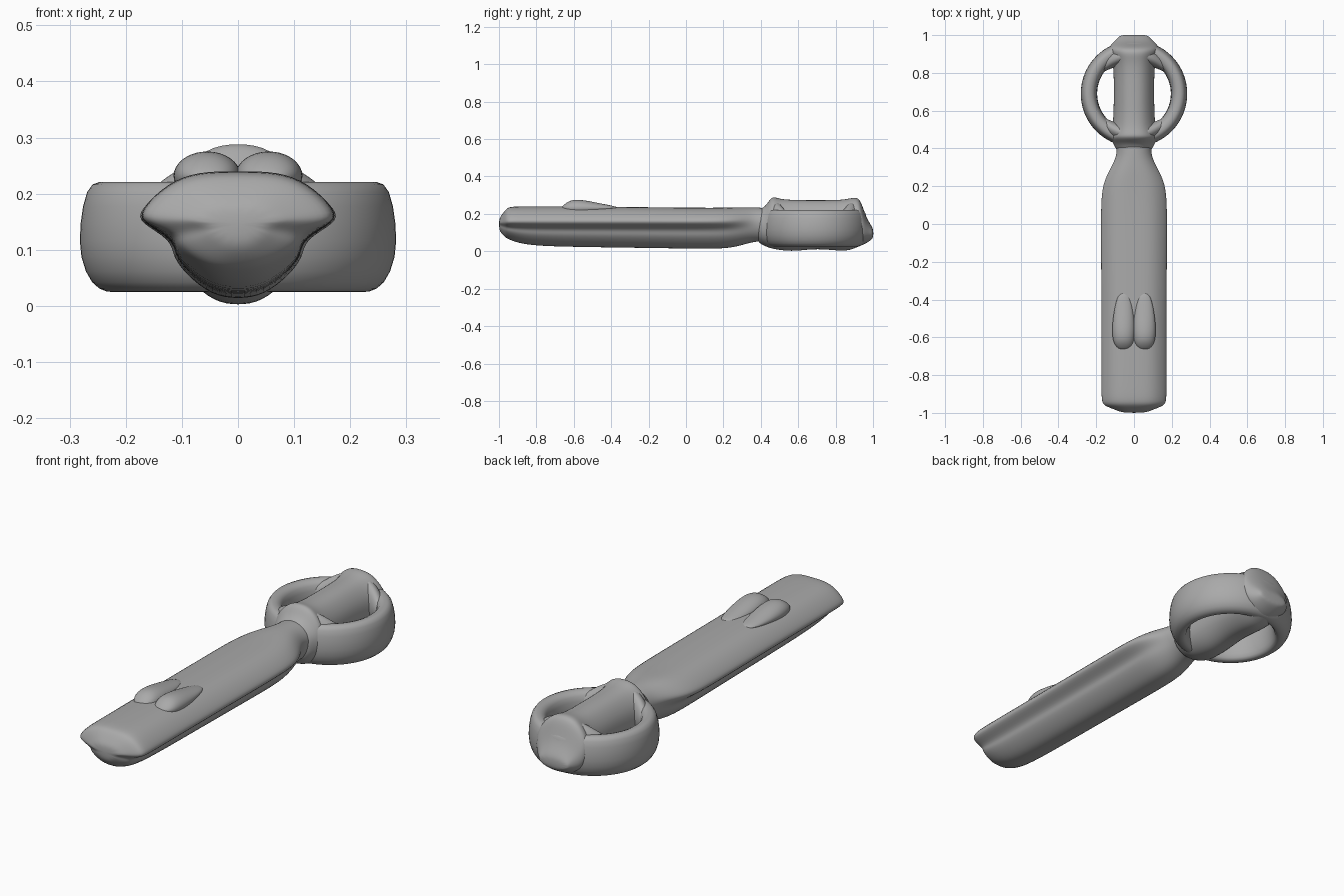
import bpy, bmesh, math

cube = bpy.data.objects.get("Cube")
if cube:
    bpy.data.objects.remove(cube, do_unlink=True)

grey = bpy.data.materials.new("plain grey")
grey.use_nodes = True
GREY = (0.4, 0.4, 0.4, 1)
grey.diffuse_color = GREY
grey.node_tree.nodes["Principled BSDF"].inputs["Base Color"].default_value = GREY


def skin(name, rings, closed=False, levels=2):
    """Bridge equal rings of points into one smooth subdivided part."""
    bm = bmesh.new()
    loops = [[bm.verts.new(p) for p in ring] for ring in rings]
    n = len(loops[0])
    pairs = list(zip(loops, loops[1:]))
    if closed:
        pairs.append((loops[-1], loops[0]))
    else:
        bm.faces.new(loops[0])
        bm.faces.new(loops[-1])
    for a, b in pairs:
        for i in range(n):
            j = (i + 1) % n
            bm.faces.new((a[i], a[j], b[j], b[i]))
    bmesh.ops.recalc_face_normals(bm, faces=bm.faces)
    for f in bm.faces:
        f.smooth = True
    mesh = bpy.data.meshes.new(name)
    bm.to_mesh(mesh)
    bm.free()
    mesh.materials.append(grey)
    obj = bpy.data.objects.new(name, mesh)
    bpy.context.collection.objects.link(obj)
    sub = obj.modifiers.new("smooth", "SUBSURF")
    sub.levels = sub.render_levels = levels
    return obj


def mirrored(half):
    """Complete a half outline that starts and ends on the centre line."""
    return half + [(-x, z) for x, z in half[-2:0:-1]]


# Handle: ridged top, pointed edges, side grooves and a keel below
MID = 0.15
section = mirrored([(0, .24), (.07, .24), (.125, .22), (.174, .172), (.174, .148),
                    (.115, .118), (.114, .088), (.09, .055), (.045, .018), (0, .012)])
count = len(section)
neck = [(.17 * math.sin(math.tau * i / count), MID + .1 * math.cos(math.tau * i / count))
        for i in range(count)]
# y, width, height above middle, depth below middle, roundness
stations = [(-1.0, .36, .25, .25, 0), (-.985, .55, .5, .42, 0), (-.962, .92, .85, .58, 0),
            (-.94, 1, 1, .66, 0), (-.85, 1, 1, .88, 0), (-.6, 1, 1, .93, 0),
            (-.2, 1.01, .95, .97, 0), (.05, 1.02, .92, 1, 0), (.2, 1, .91, 1.03, .1),
            (.28, .8, .92, 1.02, .4), (.35, .58, .87, .97, .85), (.4, .54, .85, .98, 1),
            (.48, .56, .8, 1, 1)]
rings = []
for y, w, up, down, soft in stations:
    ring = []
    for (x, z), (nx, nz) in zip(section, neck):
        px = (x + (nx - x) * soft) * w
        dz = z + (nz - z) * soft - MID
        ring.append((px, y, MID + dz * (up if dz > 0 else down)))
    rings.append(ring)
skin("handle", rings)

# Two thumb bumps, steep in front and tapering to the back
for side, label in ((1, "left"), (-1, "right")):
    rings = []
    for y, r, h in ((-.665, .02, .004), (-.645, .048, .026), (-.61, .062, .048),
                    (-.55, .066, .046), (-.46, .055, .026), (-.36, .03, .006)):
        rings.append([(side * .055 + r * math.cos(math.tau * i / 10), y,
                       .232 + h * math.sin(math.tau * i / 10)) for i in range(10)])
    skin(label + "_thumb_bump", rings)

# Round loop at the back, a turned profile
wall = [(.235, .024), (.262, .036), (.284, .085), (.284, .145), (.272, .212), (.25, .224),
        (.215, .218), (.2, .19), (.194, .11), (.2, .045), (.212, .024)]
SEGMENTS = 36
rings = []
for i in range(SEGMENTS):
    a = math.tau * i / SEGMENTS
    rings.append([(r * math.cos(a), .69 + r * math.sin(a), z) for r, z in wall])
skin("loop", rings, closed=True, levels=1)

# Crossbar through the loop, flared at both ends
bar = mirrored([(0, 1), (.5, .97), (.92, .78), (1.06, .6), (1.06, .35), (.85, .15), (.4, .01), (0, -.01)])
rings = []
for y, w, top, bottom in ((.37, .08, .22, .055), (.42, .1, .235, .03), (.445, .115, .275, .02),
                          (.465, .12, .297, .015), (.5, .108, .282, .008), (.58, .103, .276, 0),
                          (.7, .1, .276, .018), (.84, .103, .276, 0), (.89, .115, .29, .012),
                          (.925, .125, .29, .028), (.945, .12, .24, .035), (.965, .1, .18, .045),
                          (.99, .075, .14, .06), (1.002, .068, .115, .075)):
    rings.append([(x * w, y, bottom + z * (top - bottom)) for x, z in bar])
skin("crossbar", rings)

# Fillets that blend the crossbar ends into the loop
for y, label in ((.465, "front"), (.905, "back")):
    rings = []
    for x, h, d in ((-.2, .02, .02), (-.16, .045, .04), (-.1, .1, .05), (0, .13, .055),
                    (.1, .1, .05), (.16, .045, .04), (.2, .02, .02)):
        lean = x * x * (2.4 if label == "front" else -2.4)
        rings.append([(x, y + lean + d * math.cos(math.tau * i / 10),
                       .16 + h * math.sin(math.tau * i / 10)) for i in range(10)])
    skin(label + "_fillet", rings)
